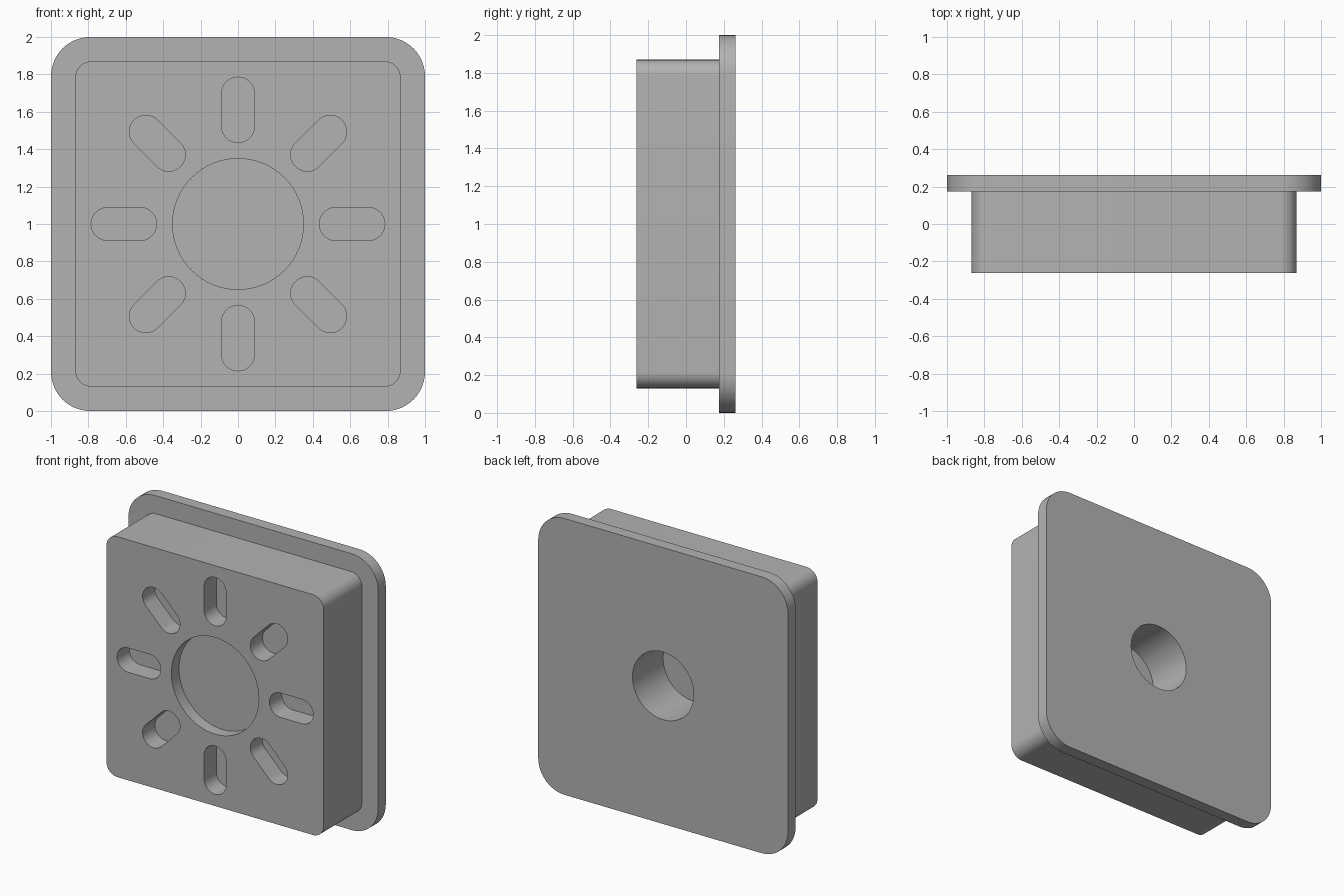
import bpy
import bmesh
from math import radians, cos, sin, pi

if "Cube" in bpy.data.objects:
    bpy.data.objects.remove(bpy.data.objects["Cube"], do_unlink=True)

FRONT, STEP, BACK = -0.262, 0.175, 0.262
MID_Z = 1.0

grey = bpy.data.materials.new("plain_grey")
grey.use_nodes = True
grey.diffuse_color = (0.45, 0.45, 0.45, 1)
grey.node_tree.nodes["Principled BSDF"].inputs["Base Color"].default_value = (0.45, 0.45, 0.45, 1)


def rounded_outline(half_x, half_z, radius, steps=12):
    """Rounded rectangle, listed corner by corner."""
    points = []
    for corner, (sx, sz) in enumerate([(1, 1), (-1, 1), (-1, -1), (1, -1)]):
        for i in range(steps + 1):
            a = (corner + i / steps) * pi / 2
            p = (sx * (half_x - radius) + radius * cos(a),
                 sz * (half_z - radius) + radius * sin(a))
            if not points or abs(p[0] - points[-1][0]) + abs(p[1] - points[-1][1]) > 1e-5:
                points.append(p)
    if abs(points[0][0] - points[-1][0]) + abs(points[0][1] - points[-1][1]) < 1e-5:
        points.pop()
    return points


def circle_outline(radius, sides=64):
    return [(radius * cos(2 * pi * i / sides), radius * sin(2 * pi * i / sides))
            for i in range(sides)]


def prism(name, outline, y0, y1):
    """Extrude an x-z outline from y0 to y1."""
    bm = bmesh.new()
    face = bm.faces.new([bm.verts.new((x, y0, MID_Z + z)) for x, z in outline])
    new = bmesh.ops.extrude_face_region(bm, geom=[face])["geom"]
    bmesh.ops.translate(bm, vec=(0, y1 - y0, 0),
                        verts=[v for v in new if isinstance(v, bmesh.types.BMVert)])
    bmesh.ops.recalc_face_normals(bm, faces=bm.faces)
    mesh = bpy.data.meshes.new(name)
    bm.to_mesh(mesh)
    bm.free()
    mesh.materials.append(grey)
    obj = bpy.data.objects.new(name, mesh)
    bpy.context.collection.objects.link(obj)
    return obj


def combine(target, tool, operation):
    """Apply a boolean and discard the tool."""
    mod = target.modifiers.new(operation.lower(), "BOOLEAN")
    mod.operation, mod.solver, mod.object = operation, "EXACT", tool
    bpy.context.view_layer.objects.active = target
    bpy.ops.object.modifier_apply(modifier=mod.name)
    bpy.data.objects.remove(tool, do_unlink=True)


# Square block with a wider flange behind it
cap = prism("flanged_square_cap", rounded_outline(1.0, 1.0, 0.21), STEP, BACK)
block = prism("block", rounded_outline(0.87, 0.87, 0.087), FRONT, STEP + 0.04)
combine(cap, block, "UNION")

# Shallow round recess in front, deeper blind bore in the back
combine(cap, prism("recess", circle_outline(0.35), FRONT - 0.1, FRONT + 0.087), "DIFFERENCE")
combine(cap, prism("bore", circle_outline(0.245), BACK - 0.35, BACK + 0.1), "DIFFERENCE")

# Ring of eight radial slots
slot = [(x + 0.61, z) for x, z in rounded_outline(0.175, 0.088, 0.088)]
for k in range(8):
    c, s = cos(k * pi / 4), sin(k * pi / 4)
    turned = [(x * c - z * s, x * s + z * c) for x, z in slot]
    combine(cap, prism("slot", turned, FRONT - 0.1, FRONT + 0.14), "DIFFERENCE")

# Smooth rounds, crisp edges
bpy.ops.object.select_all(action="DESELECT")
cap.select_set(True)
bpy.context.view_layer.objects.active = cap
bpy.ops.object.shade_smooth_by_angle(angle=radians(30))
